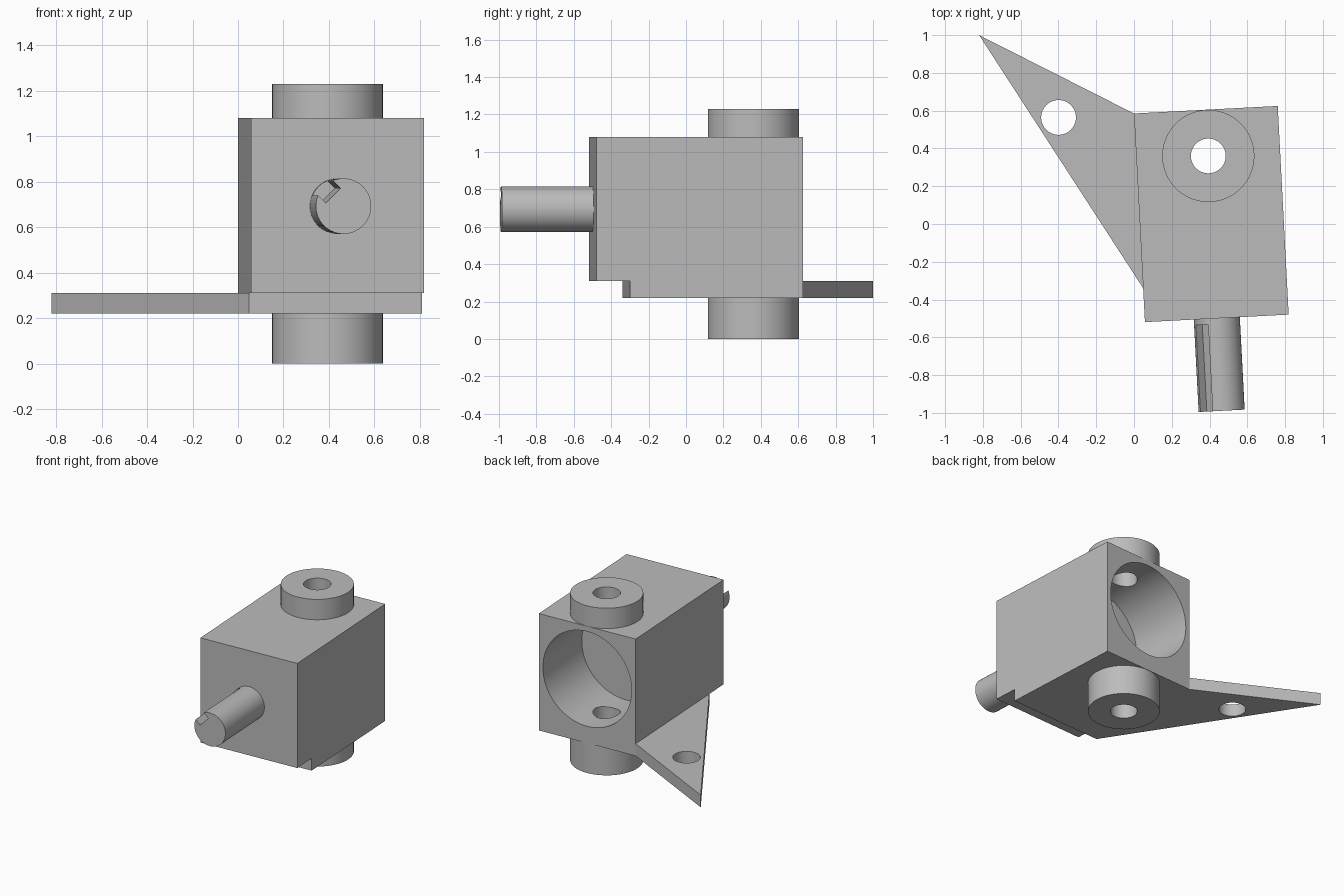
import bpy, bmesh, math
from mathutils import Matrix, Vector

if "Cube" in bpy.data.objects:
    bpy.data.objects.remove(bpy.data.objects["Cube"], do_unlink=True)

# Local frame: origin at the rear right corner of the housing, turned slightly
FRAME = Matrix.Translation((0, 0.585, 0)) @ Matrix.Rotation(math.radians(3), 4, 'Z')
WIDTH, LENGTH, PLATE_LENGTH = 0.762, 1.106, 0.926
PLATE_LOW, PLATE_TOP, BODY_TOP = 0.22, 0.31, 1.08
AXIS_Z = 0.693
SEGMENTS = 64

grey = bpy.data.materials.new("machined_grey")
grey.use_nodes = True
colour = (0.5, 0.5, 0.5, 1)
grey.diffuse_color = colour
grey.node_tree.nodes["Principled BSDF"].inputs["Base Color"].default_value = colour


def finish(name, bm):
    bmesh.ops.recalc_face_normals(bm, faces=bm.faces)
    mesh = bpy.data.meshes.new(name)
    bm.to_mesh(mesh)
    bm.free()
    mesh.materials.append(grey)
    obj = bpy.data.objects.new(name, mesh)
    obj.matrix_world = FRAME
    bpy.context.collection.objects.link(obj)
    return obj


def prism(name, points, direction):
    """Extrude a closed outline along a direction."""
    bm = bmesh.new()
    face = bm.faces.new([bm.verts.new(p) for p in points])
    new = bmesh.ops.extrude_face_region(bm, geom=[face])["geom"]
    verts = [v for v in new if isinstance(v, bmesh.types.BMVert)]
    bmesh.ops.translate(bm, verts=verts, vec=direction)
    return finish(name, bm)


def cylinder(name, start, end, radius):
    start, end = Vector(start), Vector(end)
    axis = end - start
    turn = axis.to_track_quat('Z', 'Y').to_matrix().to_4x4()
    bm = bmesh.new()
    bmesh.ops.create_cone(bm, cap_ends=True, segments=SEGMENTS, radius1=radius,
                          radius2=radius, depth=axis.length,
                          matrix=Matrix.Translation((start + end) / 2) @ turn)
    return finish(name, bm)


def cut(targets, cutter):
    """Subtract the cutter from each target, then discard it."""
    bpy.context.view_layer.update()
    for obj in targets:
        mod = obj.modifiers.new("cut", 'BOOLEAN')
        mod.operation, mod.solver, mod.object = 'DIFFERENCE', 'EXACT', cutter
        bpy.context.view_layer.objects.active = obj
        bpy.ops.object.modifier_apply(modifier=mod.name)
    bpy.data.objects.remove(cutter, do_unlink=True)


# Housing block with a step under its front edge
profile = [(0, PLATE_LOW), (0, BODY_TOP), (-LENGTH, BODY_TOP), (-LENGTH, PLATE_TOP),
           (-PLATE_LENGTH, PLATE_TOP), (-PLATE_LENGTH, PLATE_LOW)]
housing = prism("housing", [(0, y, z) for y, z in profile], (WIDTH, 0, 0))

# Triangular mounting flange
outline = [(0, 0), (-0.797, 0.457), (0, -PLATE_LENGTH)]
flange = prism("mounting_flange", [(x, y, PLATE_LOW) for x, y in outline],
               (0, 0, PLATE_TOP - PLATE_LOW))

# Upper and lower bosses
boss_x, boss_y, boss_r = 0.381, -0.245, 0.244
upper = cylinder("upper_boss", (boss_x, boss_y, BODY_TOP), (boss_x, boss_y, 1.23), boss_r)
lower = cylinder("lower_boss", (boss_x, boss_y, 0), (boss_x, boss_y, PLATE_LOW), boss_r)

# Front shaft
mid = WIDTH / 2
shaft_end = -LENGTH - 0.49
shaft = cylinder("front_shaft", (mid, -LENGTH, AXIS_Z), (mid, shaft_end, AXIS_Z), 0.122)

# Rear bore, vertical through hole and flange hole
cut([housing], cylinder("bore_cutter", (mid, 0.1, AXIS_Z), (mid, -0.49, AXIS_Z), 0.349))
cut([housing, upper, lower],
    cylinder("hole_cutter", (boss_x, boss_y, -0.1), (boss_x, boss_y, 1.4), 0.092))
cut([flange], cylinder("flange_cutter", (-0.4, 0, 0), (-0.4, 0, 0.5), 0.092))

# Keyway along the upper right of the shaft
out = Vector((-1, 0, 1)).normalized()
side = Vector((1, 0, 1)).normalized()
base = Vector((mid, -LENGTH - 0.03, AXIS_Z))
corners = [base + out * o + side * s
           for o, s in ((0.065, -0.046), (0.2, -0.046), (0.2, 0.046), (0.065, 0.046))]
cut([shaft], prism("key_cutter", corners, (0, -0.6, 0)))

# Smooth round walls, sharp edges elsewhere
bpy.ops.object.select_all(action='DESELECT')
for obj in (housing, flange, upper, lower, shaft):
    obj.select_set(True)
bpy.context.view_layer.objects.active = housing
bpy.ops.object.shade_smooth_by_angle(angle=math.radians(30))
